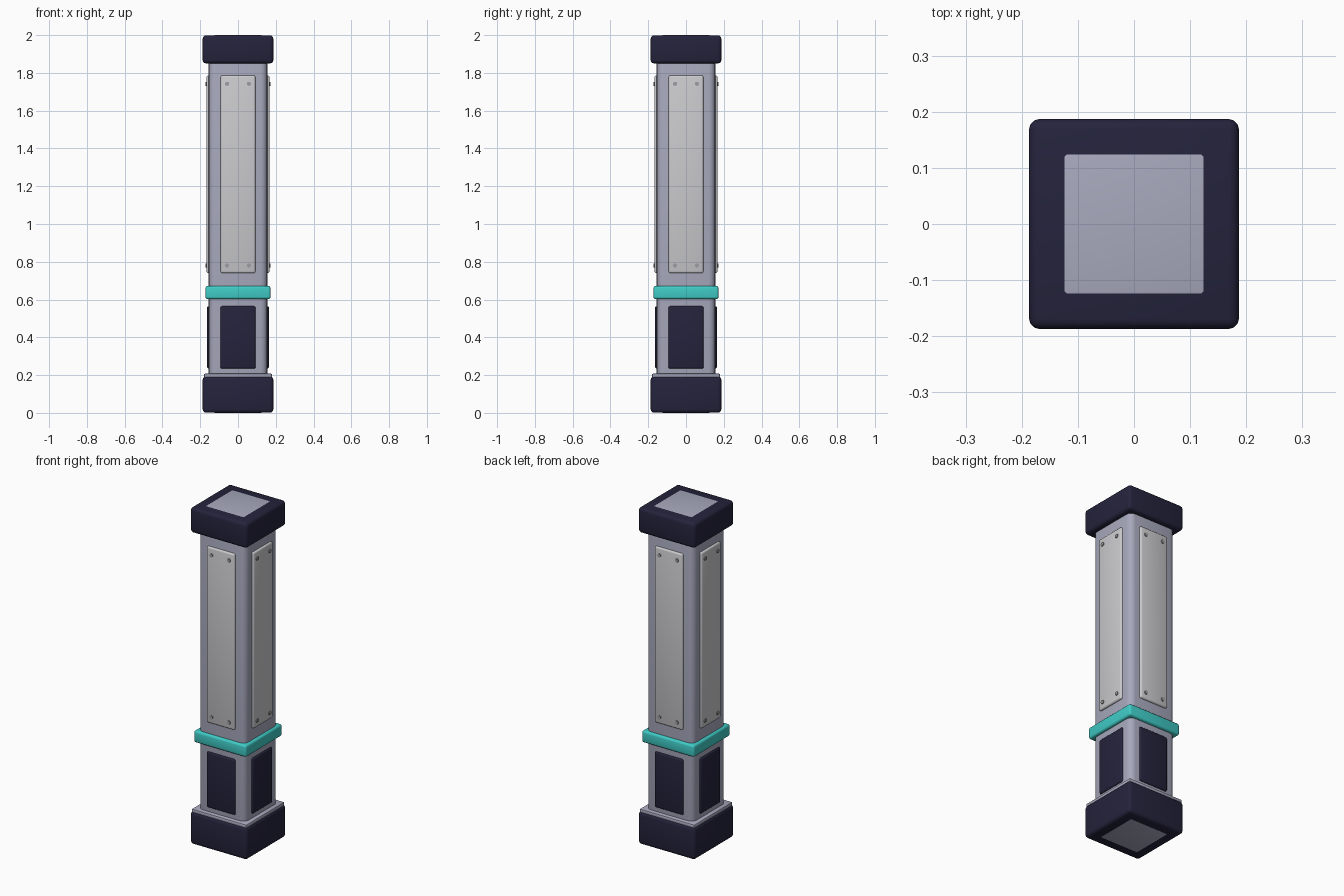
import bpy, bmesh, math
from mathutils import Matrix, Vector

if "Cube" in bpy.data.objects:
    bpy.data.objects.remove(bpy.data.objects["Cube"])


def mat(name, srgb):
    m = bpy.data.materials.new(name)
    lin = [((c / 255 + 0.055) / 1.055) ** 2.4 for c in srgb]
    m.diffuse_color = (*lin, 1)
    m.use_nodes = True
    m.node_tree.nodes["Principled BSDF"].inputs["Base Color"].default_value = m.diffuse_color
    return m


NAVY = mat("dark navy", (36, 35, 60))
LAVENDER = mat("lavender grey", (167, 169, 189))
SILVER = mat("light grey", (203, 203, 206))
STEEL = mat("steel grey", (158, 158, 162))
TEAL = mat("teal", (64, 203, 198))


def finish(bm, name, material):
    me = bpy.data.meshes.new(name)
    bm.to_mesh(me)
    bm.free()
    me.materials.append(material)
    me.shade_smooth()
    me.set_sharp_from_angle(angle=math.radians(35))
    ob = bpy.data.objects.new(name, me)
    bpy.context.collection.objects.link(ob)
    return ob


def box(name, lo, hi, bevel, segs, material, turn=0):
    """Rounded box between two corners, turned about z."""
    lo, hi = Vector(lo), Vector(hi)
    bm = bmesh.new()
    bmesh.ops.create_cube(bm, size=1, matrix=Matrix.Translation((lo + hi) / 2)
                          @ Matrix.Diagonal((*(hi - lo), 1)))
    bmesh.ops.bevel(bm, geom=bm.edges[:], offset=bevel, segments=segs,
                    profile=0.5, affect='EDGES', clamp_overlap=True)
    bm.transform(Matrix.Rotation(turn, 4, 'Z'))
    return finish(bm, name, material)


def block(name, half, z0, z1, bevel, segs, material):
    return box(name, (-half, -half, z0), (half, half, z1), bevel, segs, material)


# column core runs the full height; its flat ends show through cap and base
block("column", 0.155, 0, 2, 0.035, 4, LAVENDER)
block("base", 0.187, 0.0008, 0.193, 0.018, 3, NAVY)
block("cap", 0.187, 1.85, 1.9992, 0.018, 3, NAVY)
block("base_trim", 0.18, 0.185, 0.208, 0.006, 2, LAVENDER)
block("teal_band", 0.172, 0.602, 0.672, 0.012, 3, TEAL)

for i, side in enumerate(("front", "right", "back", "left")):
    a = i * math.pi / 2
    # long upper plate and short lower panel
    box(side + "_upper_plate", (-0.092, -0.167, 0.74), (0.092, -0.143, 1.786),
        0.01, 3, SILVER, a)
    box(side + "_lower_panel", (-0.094, -0.164, 0.234), (0.094, -0.14, 0.565),
        0.01, 3, NAVY, a)
    # corner screws
    bm = bmesh.new()
    for x in (-0.058, 0.058):
        for z in (0.78, 1.742):
            bmesh.ops.create_cone(
                bm, cap_ends=True, segments=12, radius1=0.011, radius2=0.011, depth=0.012,
                matrix=Matrix.Translation((x, -0.166, z)) @ Matrix.Rotation(math.pi / 2, 4, 'X'))
    bm.transform(Matrix.Rotation(a, 4, 'Z'))
    finish(bm, side + "_screws", STEEL)
